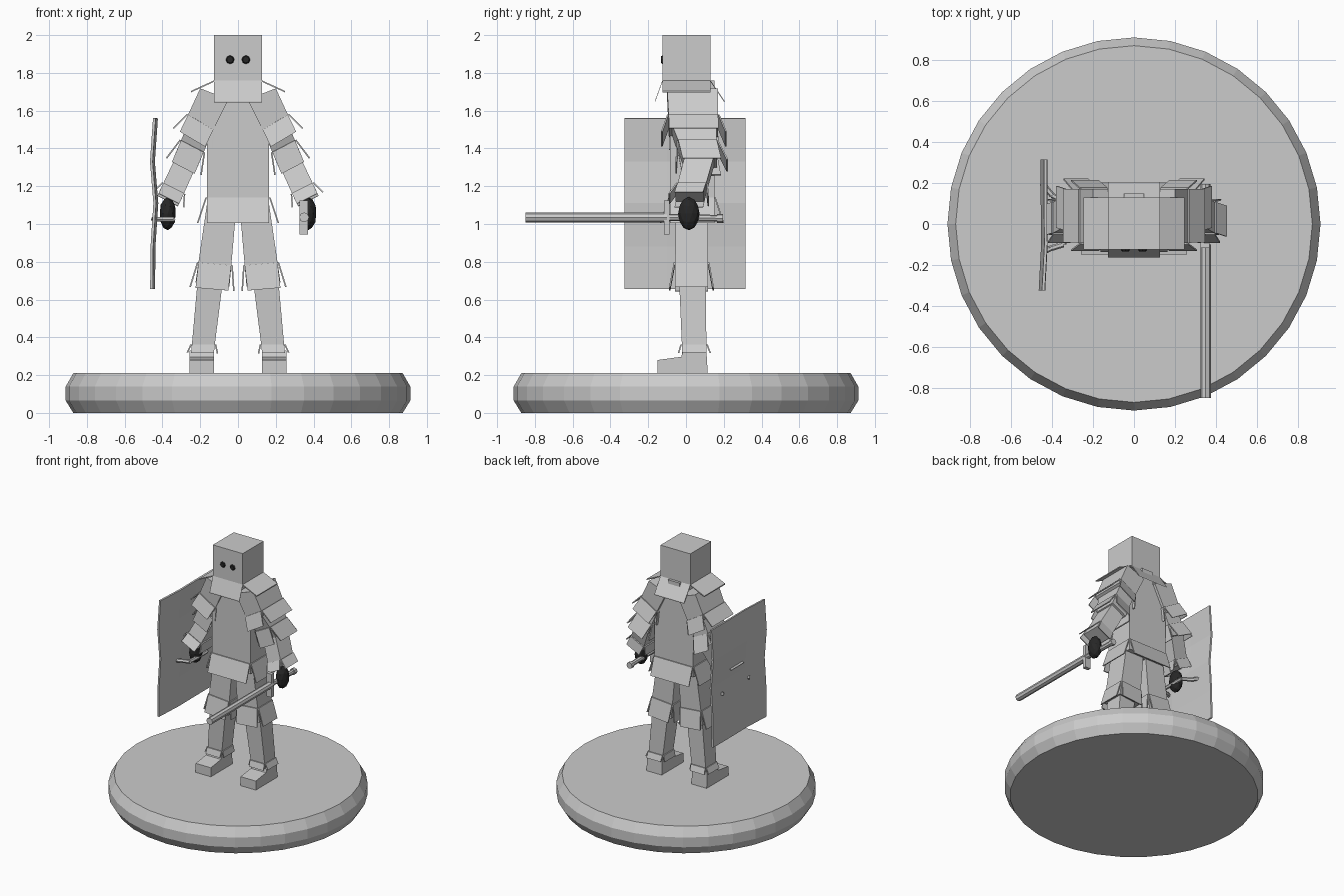
import bpy, bmesh, math
from mathutils import Vector, Matrix

if "Cube" in bpy.data.objects:
    bpy.data.objects.remove(bpy.data.objects["Cube"])


def material(name, c):
    m = bpy.data.materials.new(name)
    m.diffuse_color = (c, c, c, 1)
    m.use_nodes = True
    m.node_tree.nodes["Principled BSDF"].inputs["Base Color"].default_value = m.diffuse_color
    return m


GREY = material("plain grey", 0.6)
DARK = material("dark grey", 0.02)


def finish(name, bm, mat=GREY):
    bmesh.ops.recalc_face_normals(bm, faces=bm.faces)
    me = bpy.data.meshes.new(name)
    bm.to_mesh(me)
    bm.free()
    me.materials.append(mat)
    ob = bpy.data.objects.new(name, me)
    bpy.context.collection.objects.link(ob)
    return ob


def loft(bm, rings):
    """Closed skin through a list of equal-sized rings."""
    vs = [[bm.verts.new(p) for p in r] for r in rings]
    n = len(vs[0])
    for a, b in zip(vs, vs[1:]):
        for i in range(n):
            j = (i + 1) % n
            bm.faces.new((a[i], a[j], b[j], b[i]))
    bm.faces.new(vs[0])
    bm.faces.new(vs[-1])


def ring(inner, outer, y0, y1, s=1):
    """Four-cornered section from two (x, z) points and a depth range."""
    (xi, zi), (xo, zo) = inner, outer
    return [Vector(p) for p in ((s * xi, y0, zi), (s * xo, y0, zo),
                                (s * xo, y1, zo), (s * xi, y1, zi))]


def flaps(bm, r, down, flare, t=0.008):
    """Four loose plates flaring away from a ring."""
    c = sum(r, Vector()) / 4
    d = down.normalized()
    for i in range(4):
        a, b = r[i], r[(i + 1) % 4]
        n = (a + b) / 2 - c
        n = (n - d * n.dot(d)).normalized()
        off = down + n * flare
        loft(bm, [[a, b, b + n * t, a + n * t],
                  [a + off, b + off, b + off + n * t, a + off + n * t]])


def limb(name, A, B, start=None, length=0.1, flare=0.03):
    bm = bmesh.new()
    loft(bm, [A, B])
    if start is not None:
        R = [a.lerp(b, start) for a, b in zip(A, B)]
        axis = (sum(B, Vector()) - sum(A, Vector())).normalized()
        flaps(bm, R, axis * length, flare)
    return finish(name, bm)


def box(name, x0, x1, y0, y1, z0, z1, mat=GREY):
    bm = bmesh.new()
    loft(bm, [ring((x0, z), (x1, z), y0, y1) for z in (z0, z1)])
    return finish(name, bm, mat)


def rod(name, pts, r, n=6, squash=1.0):
    """Straight-segment rod through points, one cylinder per segment."""
    bm = bmesh.new()
    for p, q in zip(pts, pts[1:]):
        p, q = Vector(p), Vector(q)
        rot = (q - p).to_track_quat('Z', 'X').to_matrix().to_4x4()
        mat = Matrix.Translation((p + q) / 2) @ rot
        bmesh.ops.create_cone(bm, cap_ends=True, segments=n, radius1=r, radius2=r,
                              depth=(q - p).length, matrix=mat)
    return finish(name, bm)


# round display base
bm = bmesh.new()
loft(bm, [[(r * math.sin(k * math.pi / 16), r * math.cos(k * math.pi / 16), z)
           for k in range(32)]
          for r, z in ((0.872, 0), (0.912, 0.065), (0.912, 0.14), (0.872, 0.21))])
finish("base", bm)

# head and collar plates
box("head", -0.128, 0.128, -0.125, 0.13, 1.75, 2.0)
bm = bmesh.new()
C = ring((-0.128, 1.76), (0.128, 1.76), -0.125, 0.13)
for i, off in enumerate(((0, -0.04, -0.11), (0.12, 0, -0.055),
                         (0, 0.075, -0.11), (-0.12, 0, -0.055))):
    a, b, o, u = C[i], C[(i + 1) % 4], Vector(off), Vector((0, 0, -0.008))
    loft(bm, [[a, b, b + u, a + u], [a + o, b + o, b + o + u, a + o + u]])
finish("collar_plates", bm)
for s in (-1, 1):
    bm = bmesh.new()
    bmesh.ops.create_cone(bm, cap_ends=True, segments=8, radius1=0.023, radius2=0.017,
                          depth=0.009, matrix=Matrix.Translation((s * 0.042, -0.129, 1.87))
                          @ Matrix.Rotation(math.pi / 2, 4, 'X'))
    finish("eye", bm, DARK)

# torso with waist plates
bm = bmesh.new()
loft(bm, [ring((-w, z), (w, z), -0.085, 0.15)
          for w, z in ((0.05, 1.76), (0.05, 1.66), (0.165, 1.46), (0.165, 1.06))])
flaps(bm, ring((-0.165, 1.14), (0.165, 1.14), -0.085, 0.15), Vector((0, 0, -0.135)), 0.045)
finish("torso", bm)

for s in (-1, 1):
    # arm, in three plated segments
    limb("shoulder", ring((0.05, 1.66), (0.2, 1.718), -0.1, 0.17, s),
         ring((0.15, 1.46), (0.28, 1.545), -0.09, 0.17, s), 0.8, 0.1, 0.035)
    limb("upper_arm", ring((0.14, 1.48), (0.26, 1.54), -0.08, 0.16, s),
         ring((0.215, 1.3), (0.335, 1.365), -0.01, 0.165, s), 0.55, 0.12, 0.03)
    limb("forearm", ring((0.21, 1.33), (0.315, 1.385), 0.0, 0.155, s),
         ring((0.305, 1.12), (0.415, 1.175), -0.055, 0.095, s), 0.8, 0.07, 0.025)
    # hand
    bm = bmesh.new()
    bmesh.ops.create_icosphere(bm, subdivisions=2, radius=1,
                               matrix=Matrix.Translation((s * 0.372, 0.015, 1.055))
                               @ Matrix.Diagonal((0.044, 0.057, 0.088, 1)))
    finish("hand", bm, DARK)
    # leg
    limb("thigh", ring((0.008, 1.1), (0.165, 1.1), -0.055, 0.115, s),
         ring((0.045, 0.67), (0.225, 0.69), -0.058, 0.116, s), 0.74, 0.135, 0.025)
    limb("shin", ring((0.075, 0.74), (0.21, 0.74), -0.038, 0.105, s),
         ring((0.128, 0.32), (0.248, 0.32), -0.02, 0.108, s), 0.9, 0.045, 0.015)
    # boot, extruded side profile
    bm = bmesh.new()
    prof = ((-0.15, 0.21), (0.115, 0.21), (0.108, 0.33), (-0.015, 0.33),
            (-0.025, 0.297), (-0.15, 0.28))
    loft(bm, [[(s * x, y, z) for y, z in prof] for x in (0.128, 0.258)])
    finish("boot", bm)

# sword held forward
rod("sword_blade", [(0.35, -0.85, 1.035), (0.35, -0.1, 1.035)], 0.026, 8).scale.x = 1
box("sword_guard", 0.325, 0.37, -0.117, -0.088, 0.945, 1.125)
rod("sword_grip", [(0.35, -0.09, 1.035), (0.35, 0.18, 1.03)], 0.018, 8)
rod("sword_pommel", [(0.35, 0.165, 1.03), (0.35, 0.195, 1.03)], 0.024, 8)

# bent shield sheet and its bracket handle
bm = bmesh.new()
rows = ((1.56, -0.437), (1.33, -0.453), (1.11, -0.435), (0.88, -0.45), (0.655, -0.452))
sheet = [[bm.verts.new((x + dx, y, z)) for y, dx in
          ((-0.325, -0.006), (-0.1, 0.006), (0.1, 0.004), (0.315, 0.004))] for z, x in rows]
for a, b in zip(sheet, sheet[1:]):
    for i in range(3):
        bm.faces.new((a[i], a[i + 1], b[i + 1], b[i]))
shield = finish("shield", bm)
mod = shield.modifiers.new("thickness", 'SOLIDIFY')
mod.thickness, mod.offset = 0.014, 0
rod("shield_handle", [(-0.45, -0.14, 1.025), (-0.41, -0.12, 1.025), (-0.345, -0.1, 1.025),
                      (-0.345, 0.11, 1.025), (-0.4, 0.14, 1.025), (-0.45, 0.2, 1.025)], 0.014)
